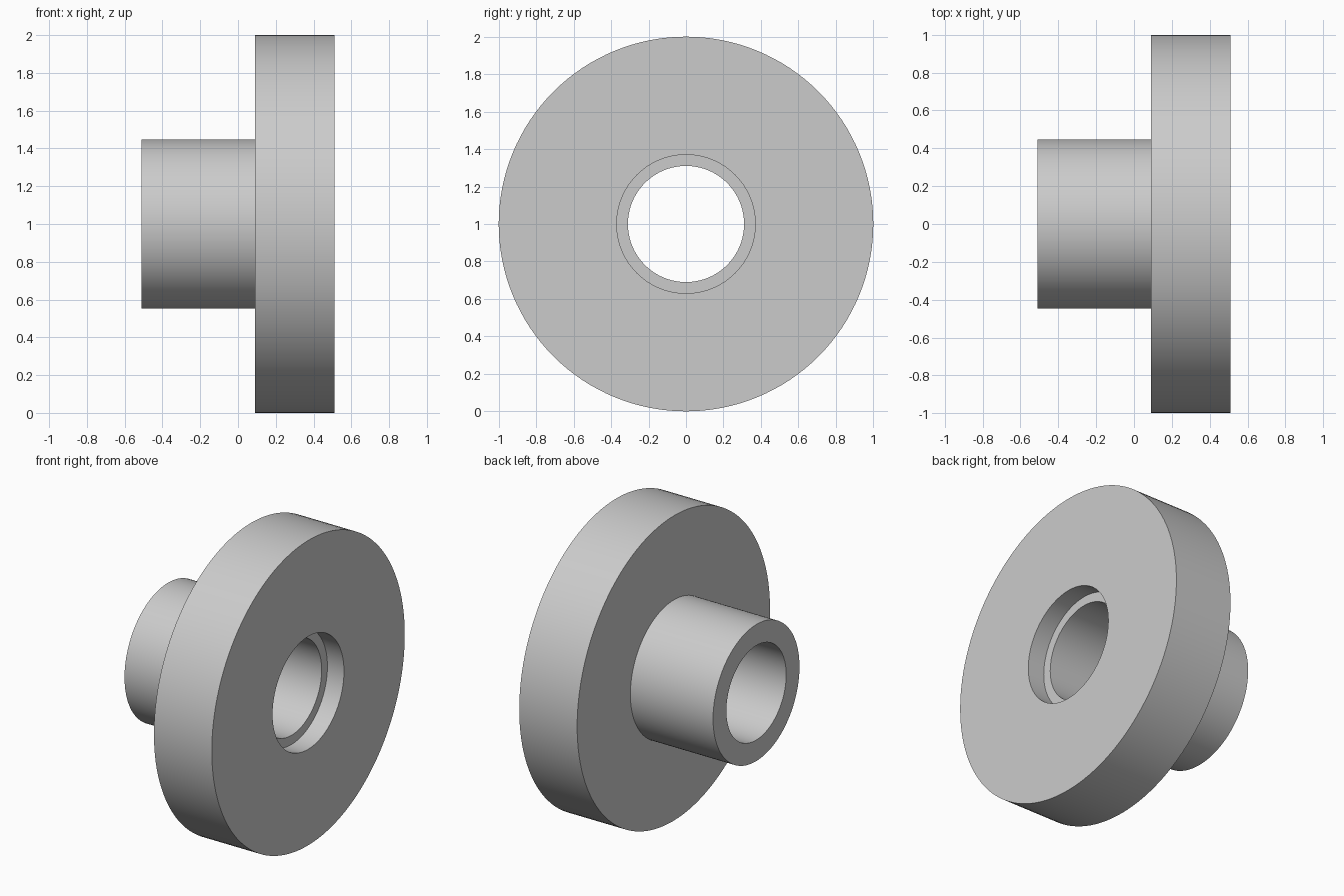
import bpy
import bmesh
import math
from mathutils import Matrix

cube = bpy.data.objects.get("Cube")
if cube:
    bpy.data.objects.remove(cube, do_unlink=True)

# Plain grey metal
grey = bpy.data.materials.new("grey metal")
grey.use_nodes = True
colour = (0.6, 0.6, 0.6, 1)
grey.diffuse_color = colour
grey.node_tree.nodes["Principled BSDF"].inputs["Base Color"].default_value = colour

SEGMENTS = 128
HUB_END, FLANGE_BACK, FLANGE_FACE = -0.51, 0.09, 0.51
RECESS_FLOOR = FLANGE_FACE - 0.12
FLANGE_R, HUB_R, RECESS_R, BORE_R = 1.0, 0.448, 0.37, 0.31

# Closed section (x, radius): hub, flange, stepped bore
section = [
    (HUB_END, BORE_R), (HUB_END, HUB_R),
    (FLANGE_BACK, HUB_R), (FLANGE_BACK, FLANGE_R),
    (FLANGE_FACE, FLANGE_R), (FLANGE_FACE, RECESS_R),
    (RECESS_FLOOR, RECESS_R), (RECESS_FLOOR, BORE_R),
]

# Revolve the section about the x axis
bm = bmesh.new()
rings = []
for i in range(SEGMENTS):
    turn = Matrix.Rotation(2 * math.pi * i / SEGMENTS, 3, 'X')
    rings.append([bm.verts.new(turn @ Matrix.Identity(3).col[0] * 0) for _ in section])
    for vert, (x, r) in zip(rings[-1], section):
        angle = 2 * math.pi * i / SEGMENTS
        vert.co = (x, r * math.cos(angle), r * math.sin(angle))
for i, ring in enumerate(rings):
    following = rings[(i + 1) % SEGMENTS]
    for j in range(len(section)):
        k = (j + 1) % len(section)
        bm.faces.new((ring[j], ring[k], following[k], following[j]))
bmesh.ops.recalc_face_normals(bm, faces=bm.faces)

mesh = bpy.data.meshes.new("flanged_bushing")
bm.to_mesh(mesh)
bm.free()
mesh.materials.append(grey)
bushing = bpy.data.objects.new("flanged_bushing", mesh)
bushing.location.z = FLANGE_R
bpy.context.collection.objects.link(bushing)

# Smooth round walls with crisp rims
bpy.ops.object.select_all(action='DESELECT')
bushing.select_set(True)
bpy.context.view_layer.objects.active = bushing
bpy.ops.object.shade_smooth_by_angle(angle=math.radians(30))
